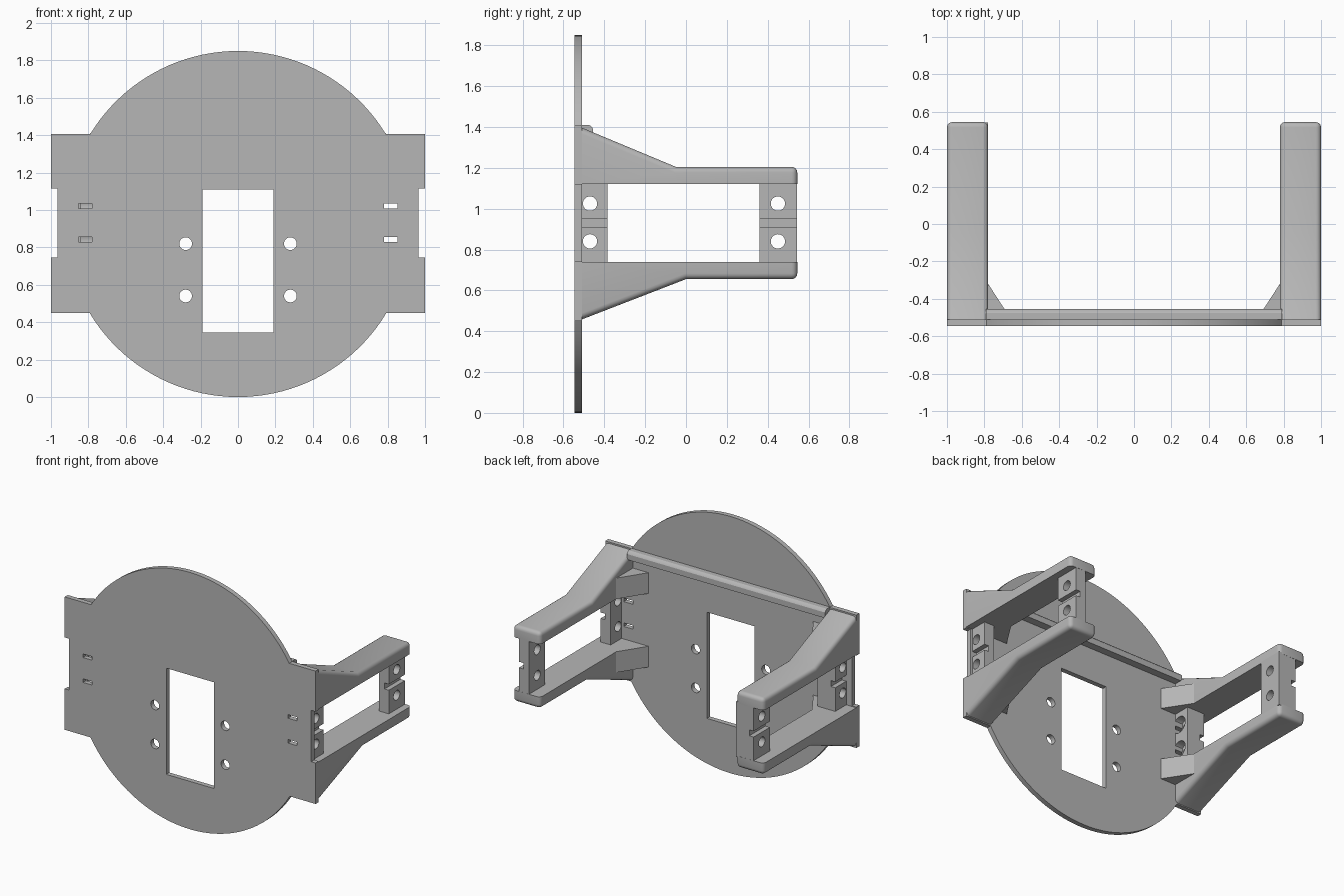
import bpy
import bmesh
import math
from mathutils import Matrix, Vector

if "Cube" in bpy.data.objects:
    bpy.data.objects.remove(bpy.data.objects["Cube"], do_unlink=True)

grey = bpy.data.materials.new("plain grey")
grey.use_nodes = True
grey.diffuse_color = (0.47, 0.47, 0.47, 1)
grey.node_tree.nodes["Principled BSDF"].inputs["Base Color"].default_value = (0.47, 0.47, 0.47, 1)

HOLE_ZS = (0.84, 1.025)
OPEN_LOW, OPEN_HIGH = 0.74, 1.12
FRONT, PLATE_BACK, TIP = -0.545, -0.51, 0.545


def finish(name, bm):
    bmesh.ops.recalc_face_normals(bm, faces=bm.faces)
    mesh = bpy.data.meshes.new(name)
    bm.to_mesh(mesh)
    bm.free()
    mesh.materials.append(grey)
    obj = bpy.data.objects.new(name, mesh)
    bpy.context.collection.objects.link(obj)
    return obj


def prism(points, offset):
    """Closed prism from a list of 3D points pushed along an offset."""
    bm = bmesh.new()
    face = bm.faces.new([bm.verts.new(p) for p in points])
    pushed = bmesh.ops.extrude_face_region(bm, geom=[face])["geom"]
    verts = [g for g in pushed if isinstance(g, bmesh.types.BMVert)]
    bmesh.ops.translate(bm, verts=verts, vec=Vector(offset))
    return bm


def add_box(bm, xs, ys, zs):
    size = Matrix.Diagonal((xs[1] - xs[0], ys[1] - ys[0], zs[1] - zs[0], 1))
    centre = Matrix.Translation((sum(xs) / 2, sum(ys) / 2, sum(zs) / 2))
    bmesh.ops.create_cube(bm, size=1, matrix=centre @ size)


def add_rod(bm, centre, radius, length, axis):
    turn = Matrix.Rotation(math.pi / 2, 4, "Y" if axis == "X" else "X")
    bmesh.ops.create_cone(bm, cap_ends=True, segments=28, radius1=radius, radius2=radius,
                          depth=length, matrix=Matrix.Translation(centre) @ turn)


def cut(obj, cutter_bm):
    cutter = finish("cutter", cutter_bm)
    cutter.hide_render = True
    mod = obj.modifiers.new("cut", "BOOLEAN")
    mod.operation, mod.solver, mod.object = "DIFFERENCE", "EXACT", cutter
    graph = bpy.context.evaluated_depsgraph_get()
    mesh = bpy.data.meshes.new_from_object(obj.evaluated_get(graph))
    obj.modifiers.clear()
    obj.data = mesh
    bpy.data.objects.remove(cutter, do_unlink=True)


def smooth(obj):
    bpy.ops.object.select_all(action="DESELECT")
    obj.select_set(True)
    bpy.context.view_layer.objects.active = obj
    bpy.ops.object.shade_smooth_by_angle(angle=math.radians(30))


# Round face plate with square wings
radius, wing_low, wing_high = 0.925, 0.45, 1.407
start = math.asin((wing_high - radius) / radius)
end = math.pi - start
arc = [start + (end - start) * i / 40 for i in range(41)]
top = [(radius * math.cos(a), radius + radius * math.sin(a)) for a in arc]
low = math.asin((wing_low - radius) / radius)
arc = [math.pi - low + (math.pi + 2 * low) * i / 40 for i in range(41)]
bottom = [(radius * math.cos(a), radius + radius * math.sin(a)) for a in arc]
outline = [(1, wing_high)] + top + [(-1, wing_high), (-1, wing_low)] + bottom + [(1, wing_low)]
plate = finish("face_plate", prism([(x, FRONT, z) for x, z in outline],
                                   (0, PLATE_BACK - FRONT, 0)))
deep = (-0.7, -0.4)
holes = bmesh.new()
add_box(holes, (-0.19, 0.19), deep, (0.345, 1.11))
for side in (-1, 1):
    add_box(holes, sorted((side * 0.965, side * 1.1)), deep, (0.745, 1.115))
    for z in (0.843, 1.022):
        add_box(holes, sorted((side * 0.78, side * 0.853)), deep, (z - 0.013, z + 0.013))
    for z in (0.54, 0.82):
        add_rod(holes, (side * 0.28, -0.53, z), 0.034, 0.3, "Y")
cut(plate, holes)
smooth(plate)


# Tapered arms with rounded outer edges
def arm(name, side, z_root, z_tip, z_open, y_bend):
    root = PLATE_BACK - 0.02
    profile = [(root, z_root), (y_bend, z_tip), (TIP, z_tip), (TIP, z_open), (root, z_open)]
    bm = prism([(side * 0.78, y, z) for y, z in profile], (side * 0.22, 0, 0))
    bm.normal_update()

    def outer(face):
        c = face.calc_center_median()
        across = abs(abs(c.x) - 0.89) < 0.01
        return across and abs(c.z - z_open) > 0.01 and c.y > root + 0.01

    edges = []
    for e in bm.edges:
        kinds = [outer(f) for f in e.link_faces]
        ys = [v.co.y for v in e.verts]
        zs = [v.co.z for v in e.verts]
        side_edge = kinds.count(True) == 1 and abs(e.verts[0].co.x - e.verts[1].co.x) < 0.01
        corner = all(kinds) and min(ys) > TIP - 0.01 and abs(zs[0] - z_tip) < 0.01
        if side_edge or corner:
            edges.append(e)
    bmesh.ops.bevel(bm, geom=edges, offset=0.028, segments=4, profile=0.5, affect="EDGES")
    smooth(finish(name, bm))


# Mounting blocks with screw holes and an outside groove
def block(name, side, inner, outer_x, ys, hole_y, pocket):
    bm = bmesh.new()
    add_box(bm, sorted((side * inner, side * outer_x)), ys, (OPEN_LOW - 0.01, OPEN_HIGH + 0.01))
    obj = finish(name, bm)
    cuts = bmesh.new()
    add_box(cuts, sorted((side * (outer_x - 0.035), side * 1.1)), (ys[0] - 0.1, ys[1] + 0.1),
            (0.91, 0.953))
    for z in HOLE_ZS:
        add_rod(cuts, (side * 0.9, hole_y, z), 0.035, 0.6, "X")
    cut(obj, cuts)
    if pocket:
        wells = bmesh.new()
        for z in HOLE_ZS:
            add_rod(wells, (side * inner, hole_y, z), 0.06, 0.12, "X")
        cut(obj, wells)
    smooth(obj)


for label, side, inner, outer_x in (("left", 1, 0.87, 0.95), ("right", -1, 0.78, 0.92)):
    arm(label + "_upper_arm", side, 1.405, 1.205, OPEN_HIGH, -0.05)
    arm(label + "_lower_arm", side, 0.45, 0.655, OPEN_LOW, 0.0)
    block(label + "_front_block", side, inner, outer_x, (-0.515, -0.385), -0.47, side < 0)
    block(label + "_tip_block", side, inner, outer_x, (0.36, TIP - 0.001), 0.45, False)
    # Corner gussets between plate and arms
    for height, z in (("lower", 0.59), ("upper", OPEN_HIGH)):
        corner = [(0.65, PLATE_BACK - 0.01), (0.79, PLATE_BACK - 0.01), (0.79, -0.32), (0.78, -0.32)]
        finish(f"{label}_{height}_gusset",
               prism([(side * x, y, z) for x, y in corner], (0, 0, 0.15)))

# Stiffening rib across the back of the plate
rib = [(PLATE_BACK - 0.01, 1.35), (-0.455, 1.35), (-0.455, 1.39), (-0.462, 1.402),
       (-0.475, 1.41), (PLATE_BACK - 0.01, 1.41)]
smooth(finish("back_rib", prism([(-0.79, y, z) for y, z in rib], (1.58, 0, 0))))
